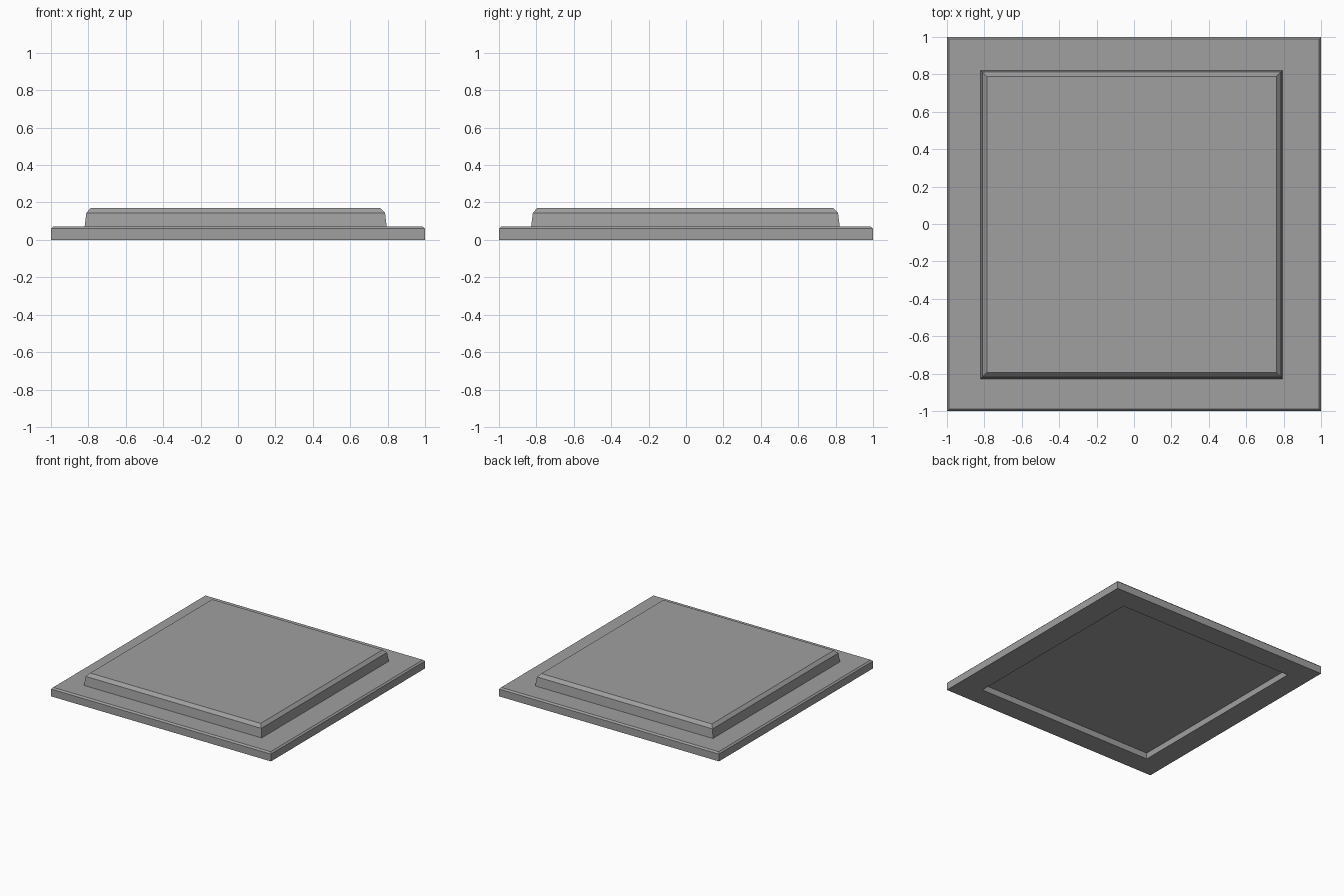
import bpy
import bmesh

if "Cube" in bpy.data.objects:
    bpy.data.objects.remove(bpy.data.objects["Cube"])

grey = bpy.data.materials.new("stone_grey")
grey.diffuse_color = (0.35, 0.35, 0.35, 1)
grey.use_nodes = True
grey.node_tree.nodes["Principled BSDF"].inputs["Base Color"].default_value = grey.diffuse_color


def loft(name, rings, cap_start=False, cap_end=False):
    """Join rectangles (x0, x1, y0, y1, z) in order, wound to face outward."""
    bm = bmesh.new()
    loops = [[bm.verts.new((x, y, z)) for x, y in
              ((x0, y0), (x1, y0), (x1, y1), (x0, y1))]
             for x0, x1, y0, y1, z in rings]
    for a, b in zip(loops, loops[1:]):
        for i in range(4):
            j = (i + 1) % 4
            bm.faces.new((a[i], a[j], b[j], b[i]))
    if cap_start:
        bm.faces.new(loops[0][::-1])
    if cap_end:
        bm.faces.new(loops[-1])
    mesh = bpy.data.meshes.new(name)
    bm.to_mesh(mesh)
    bm.free()
    mesh.materials.append(grey)
    obj = bpy.data.objects.new(name, mesh)
    bpy.context.collection.objects.link(obj)
    return obj


def inset(rect, d):
    x0, x1, y0, y1 = rect
    return (x0 + d, x1 - d, y0 + d, y1 - d)


outer = (-1, 1, -1, 1)
inner = (-0.82, 0.795, -0.828, 0.822)

# Base slab: shallow recess underneath, chamfered top edge
loft("base_frame", [
    (*inner, 0.05), (*inner, 0), (*outer, 0), (*outer, 0.06),
    (*inset(outer, 0.012), 0.072), (*inner, 0.072),
], cap_start=True)

# Raised centre panel: slightly tapered walls, chamfered top edge
loft("raised_panel", [
    (*inner, 0.072), (*inset(inner, 0.009), 0.145),
    (*inset(inner, 0.033), 0.17),
], cap_end=True)
